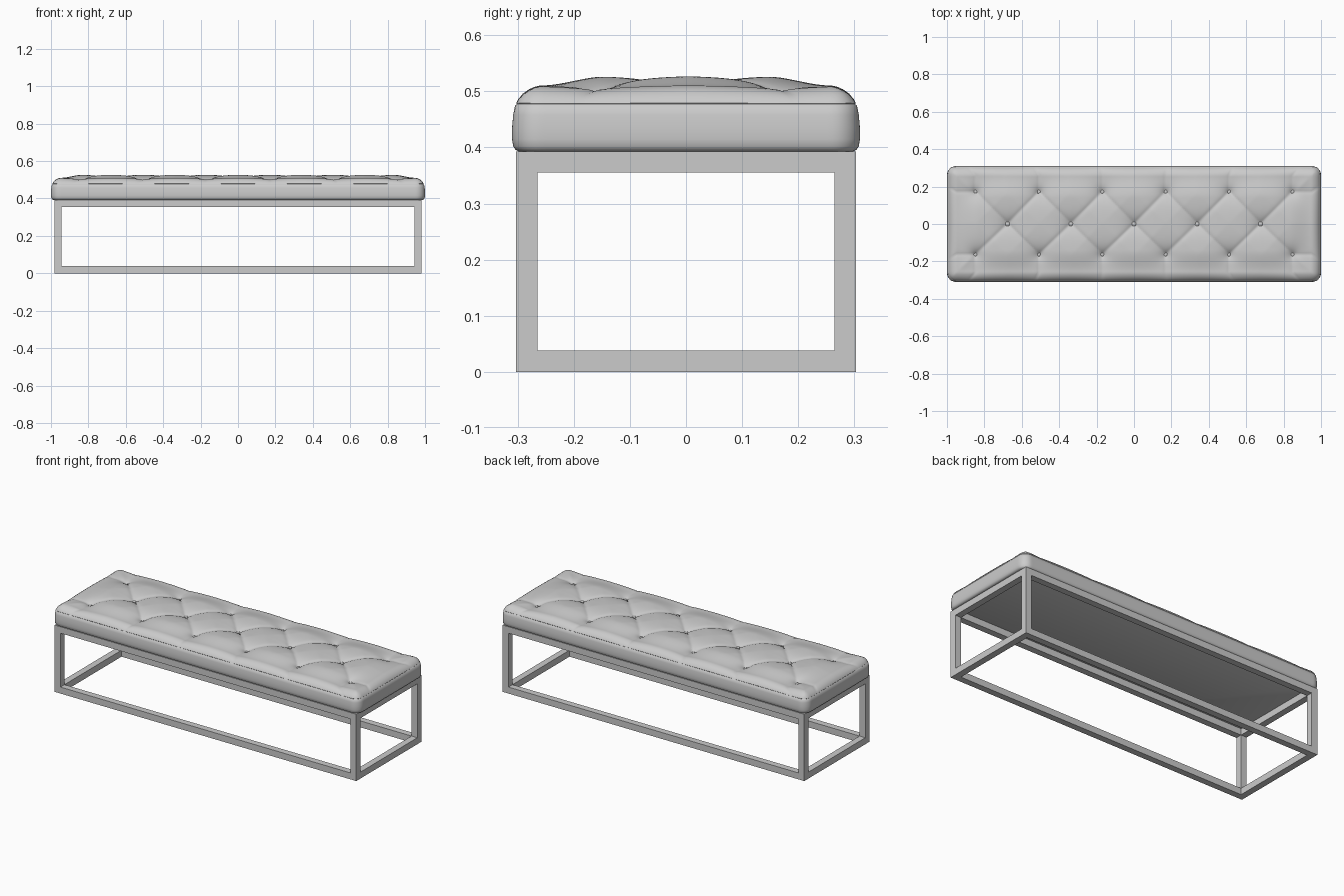
import bpy, bmesh, math
from mathutils import Vector

if "Cube" in bpy.data.objects:
    bpy.data.objects.remove(bpy.data.objects["Cube"])

T = 0.038                       # frame tube thickness
FX, FY, FZ = 0.982, 0.303, 0.393  # frame outer half sizes and height


def finish(name, bm, smooth=None):
    bmesh.ops.recalc_face_normals(bm, faces=bm.faces)
    me = bpy.data.meshes.new(name)
    bm.to_mesh(me)
    bm.free()
    ob = bpy.data.objects.new(name, me)
    bpy.context.collection.objects.link(ob)
    if smooth:
        bpy.ops.object.select_all(action='DESELECT')
        ob.select_set(True)
        bpy.context.view_layer.objects.active = ob
        bpy.ops.object.shade_smooth_by_angle(angle=math.radians(smooth))
    return ob


def bar(name, centre, size):
    bm = bmesh.new()
    bmesh.ops.create_cube(bm, size=1)
    bmesh.ops.scale(bm, vec=size, verts=bm.verts)
    bmesh.ops.translate(bm, vec=centre, verts=bm.verts)
    return finish(name, bm)


# Open box frame: four posts, long rails and short rails
px, py = FX - T / 2, FY - T / 2
for sx in (-1, 1):
    for sy in (-1, 1):
        bar("frame_post", (sx * px, sy * py, FZ / 2), (T, T, FZ))
for level, z in (("lower", T / 2), ("upper", FZ - T / 2)):
    for s in (-1, 1):
        bar(level + "_long_rail", (0, s * py, z), (2 * (FX - T), T, T))
        bar(level + "_short_rail", (s * px, 0, z), (T, 2 * (FY - T), T))

# Tufting layout: button points and the creases joining them
YB, YF = 0.172, -0.163
middle = [Vector((0.338 * i, 0)) for i in range(-2, 3)]
outer = [Vector((0.339 * (i + 0.5), y)) for y in (YB, YF) for i in range(-3, 3)]
buttons = middle + outer
creases = [(a, b) for a in middle for b in outer if abs(a.x - b.x) < 0.2]
pleats = [(b, Vector((b.x, math.copysign(0.31, b.y)))) for b in outer]
pleats += [(b, Vector((math.copysign(1.0, b.x), b.y))) for b in outer if abs(b.x) > 0.8]

IX, IY = 0.95, 0.26             # flat top region inside the rounded border


def seg_dist(p, a, b):
    d = b - a
    t = max(0, min(1, (p - a).dot(d) / d.length_squared))
    return (p - a - d * t).length


def smooth01(t):
    t = max(0, min(1, t))
    return t * t * (3 - 2 * t)


def height(x, y):
    p = Vector((x, y))
    z = 0.511 + 0.017 * smooth01(min(IX - abs(x), IY - abs(y)) / 0.12)
    z -= 0.029 * math.exp(-min((p - b).length for b in buttons) / 0.05)
    dc = min(seg_dist(p, a, b) for a, b in creases)
    z -= 0.006 * math.exp(-dc / 0.009) + 0.005 * math.exp(-dc / 0.04)
    dp = min(seg_dist(p, a, b) for a, b in pleats)
    return z - 0.003 * math.exp(-dp / 0.008) - 0.004 * math.exp(-dp / 0.04)


# Cushion: tufted top grid, rounded border, seam and sides
bm = bmesh.new()
NX, NY = 228, 64
grid = [[bm.verts.new((-IX + 2 * IX * i / NX, -IY + 2 * IY * j / NY, 0))
         for j in range(NY + 1)] for i in range(NX + 1)]
for v in bm.verts:
    v.co.z = height(v.co.x, v.co.y)
for i in range(NX):
    for j in range(NY):
        bm.faces.new((grid[i][j], grid[i + 1][j], grid[i + 1][j + 1], grid[i][j + 1]))

ring = ([grid[i][0] for i in range(NX)] + [grid[NX][j] for j in range(NY)]
        + [grid[i][NY] for i in range(NX, 0, -1)] + [grid[0][j] for j in range(NY, 0, -1)])
start = [v.co.copy() for v in ring]
profile = [(0.010, 0.5085, 0.9), (0.020, 0.504, 0.75), (0.031, 0.496, 0.5),
           (0.039, 0.486, 0.25), (0.0425, 0.479, 0.1), (0.0415, 0.477, 0),
           (0.0445, 0.475, 0), (0.048, 0.458, 0), (0.050, 0.435, 0),
           (0.050, 0.415, 0), (0.048, 0.402, 0), (0.044, 0.396, 0), (0.038, 0.393, 0)]
for off, z, follow in profile:
    new = []
    for c in start:
        x = c.x * (IX + off) / IX
        y = c.y * (IY + off) / IY
        new.append(bm.verts.new((x, y, z + follow * (c.z - 0.511))))
    n = len(ring)
    for k in range(n):
        bm.faces.new((ring[k], new[k], new[(k + 1) % n], ring[(k + 1) % n]))
    ring = new
bm.faces.new(ring)

# Round the vertical corners in plan
R = 0.05
for v in bm.verts:
    dx = (abs(v.co.x) - (1.0 - R)) / R
    dy = (abs(v.co.y) - (0.31 - R)) / R
    if dx > 0 and dy > 0:
        k = max(dx, dy) / math.hypot(dx, dy)
        v.co.x = math.copysign(1.0 - R + R * dx * k, v.co.x)
        v.co.y = math.copysign(0.31 - R + R * dy * k, v.co.y)
finish("cushion", bm, 50)

# Buttons: small flattened domes
for b in buttons:
    bm = bmesh.new()
    bmesh.ops.create_uvsphere(bm, u_segments=16, v_segments=8, radius=0.013)
    bmesh.ops.scale(bm, vec=(1, 1, 0.5), verts=bm.verts)
    bmesh.ops.translate(bm, vec=(b.x, b.y, height(b.x, b.y) + 0.006), verts=bm.verts)
    finish("tuft_button", bm, 60)
